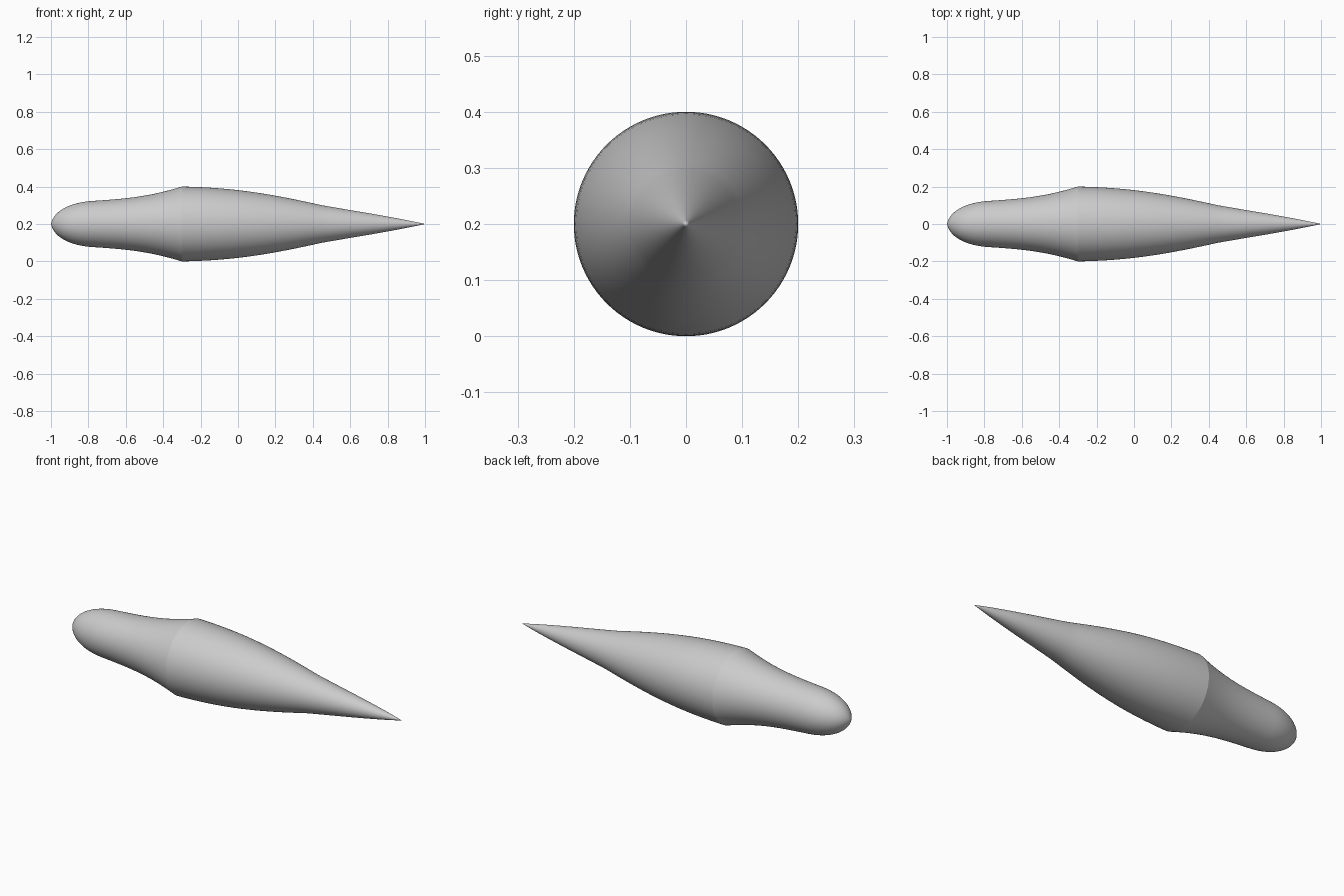
import bpy
import bmesh
import math
from mathutils import Vector
from mathutils.geometry import interpolate_bezier

if "Cube" in bpy.data.objects:
    bpy.data.objects.remove(bpy.data.objects["Cube"], do_unlink=True)

SIDES = 96
STEPS = 20
AXIS_Z = 0.2
RIDGE_X = -0.3

# Plain grey surface
grey = bpy.data.materials.new("plain_grey")
grey.use_nodes = True
color = (0.6, 0.6, 0.6, 1)
grey.diffuse_color = color
grey.node_tree.nodes["Principled BSDF"].inputs["Base Color"].default_value = color

# Half outline (x, radius): rounded nose, flare, shoulder, pointed tail
curves = [
    [(-1, 0), (-0.985, 0.07), (-0.9, 0.115), (-0.78, 0.123)],
    [(-0.78, 0.123), (-0.6, 0.135), (-0.48, 0.145), (RIDGE_X, 0.2)],
    [(RIDGE_X, 0.2), (0, 0.195), (0.2, 0.155), (0.45, 0.1)],
    [(0.45, 0.1), (0.62, 0.07), (0.82, 0.04), (1, 0)],
]
profile = [Vector((-1, 0, 0))]
for knots in curves:
    a, b, c, d = [Vector((x, 0, r)) for x, r in knots]
    profile += interpolate_bezier(a, b, c, d, STEPS + 1)[1:]

# Lathe the outline around the long axis
bm = bmesh.new()
verts = [bm.verts.new(p) for p in profile]
edges = [bm.edges.new(pair) for pair in zip(verts, verts[1:])]
bmesh.ops.spin(bm, geom=verts + edges, cent=(0, 0, 0), axis=(1, 0, 0),
               angle=math.tau, steps=SIDES, use_duplicate=False)
bmesh.ops.remove_doubles(bm, verts=bm.verts[:], dist=0.00005)
bmesh.ops.recalc_face_normals(bm, faces=bm.faces[:])
bmesh.ops.translate(bm, verts=bm.verts[:], vec=(0, 0, AXIS_Z))

# Smooth everywhere except the crease at the widest ring
for face in bm.faces:
    face.smooth = True
for edge in bm.edges:
    if all(abs(v.co.x - RIDGE_X) < 0.0001 for v in edge.verts):
        edge.smooth = False

mesh = bpy.data.meshes.new("tapered_body")
bm.to_mesh(mesh)
bm.free()
mesh.materials.append(grey)
body = bpy.data.objects.new("tapered_body", mesh)
bpy.context.collection.objects.link(body)
